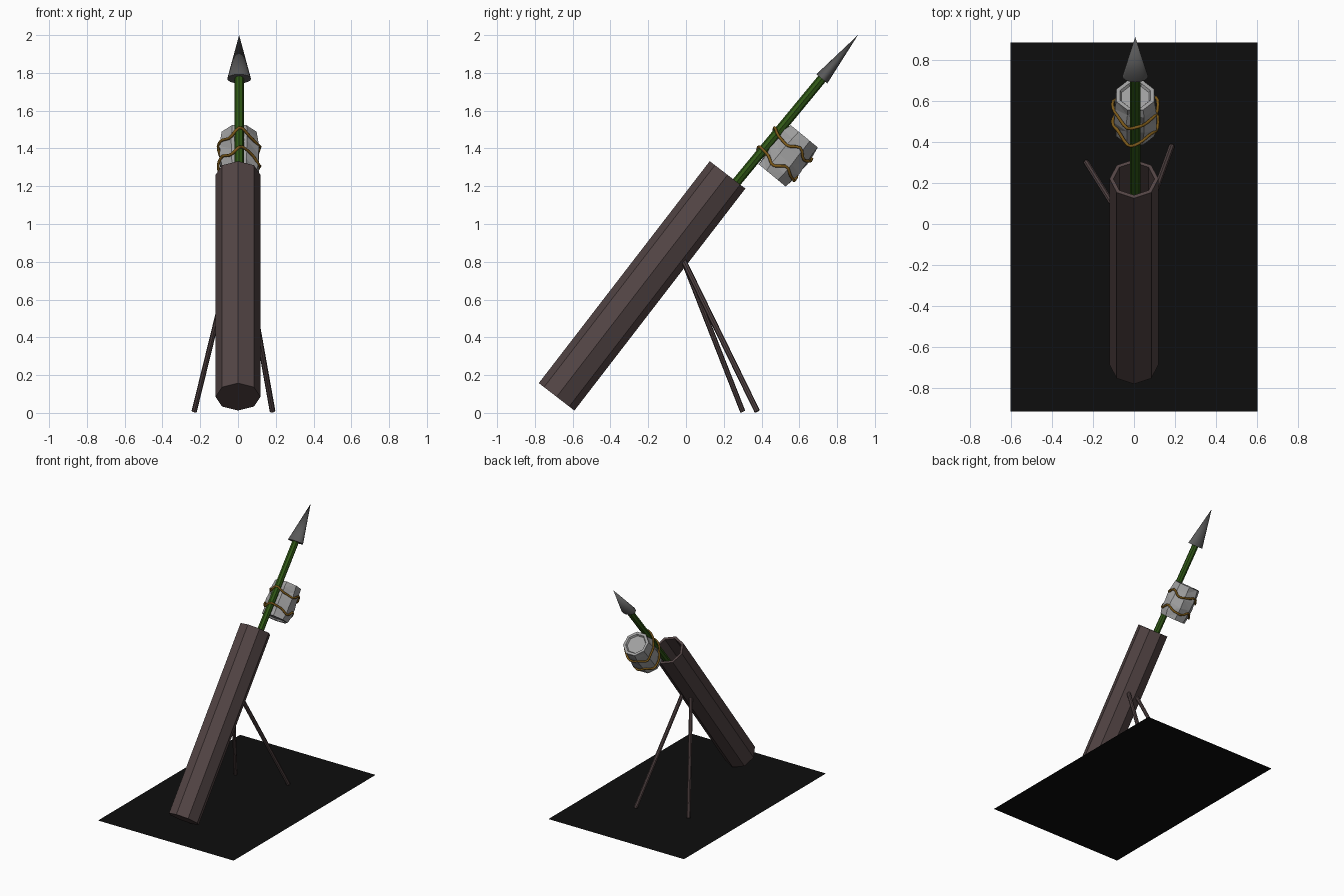
import bpy, bmesh, math, random
from mathutils import Vector, Matrix

if "Cube" in bpy.data.objects:
    bpy.data.objects.remove(bpy.data.objects["Cube"])

random.seed(4)


def material(name, rgb):
    m = bpy.data.materials.new(name)
    m.diffuse_color = (*rgb, 1)
    m.use_nodes = True
    m.node_tree.nodes["Principled BSDF"].inputs["Base Color"].default_value = m.diffuse_color
    return m


WOOD = material("brown_wood", (0.085, 0.058, 0.058))
GREEN = material("green_cane", (0.03, 0.10, 0.008))
ROPE = material("rope", (0.2, 0.1, 0.01))
IRON = material("iron", (0.1, 0.1, 0.1))
STONE = material("stone", (0.35, 0.35, 0.35))
BLACK = material("black", (0.004, 0.004, 0.004))


def frame(origin, direction):
    """Local z along direction, local x = world x, local y = underside."""
    z = Vector(direction).normalized()
    y = z.cross(Vector((1, 0, 0))).normalized()
    x = y.cross(z)
    m = Matrix((x, y, z)).transposed().to_4x4()
    m.translation = Vector(origin)
    return m


def lathe(name, profile, sides, matrix, mat, phase=0.0, squash=1.0, jitter=0.0):
    """Revolve (radius, height) points about local z; cap both ends."""
    bm = bmesh.new()
    rings = []
    for i, (r, h) in enumerate(profile):
        ring = []
        for k in range(sides):
            a = phase + 2 * math.pi * k / sides
            j = jitter if 2 < i < len(profile) - 3 else 0
            rr = r + random.uniform(-j, j)
            hh = h + random.uniform(-j, j)
            ring.append(bm.verts.new((rr * math.cos(a), squash * rr * math.sin(a), hh)))
        rings.append(ring)
    for a, b in zip(rings, rings[1:]):
        for k in range(sides):
            n = (k + 1) % sides
            bm.faces.new((a[k], a[n], b[n], b[k]))
    bm.faces.new(rings[0][::-1])
    bm.faces.new(rings[-1])
    if jitter:
        bmesh.ops.triangulate(bm, faces=[f for f in bm.faces if len(f.verts) == 4])
    bmesh.ops.remove_doubles(bm, verts=bm.verts, dist=1e-5)
    bmesh.ops.recalc_face_normals(bm, faces=bm.faces)
    bm.transform(matrix)
    me = bpy.data.meshes.new(name)
    bm.to_mesh(me)
    bm.free()
    me.materials.append(mat)
    ob = bpy.data.objects.new(name, me)
    bpy.context.collection.objects.link(ob)
    return ob


def rod(name, a, b, r, mat, sides=8):
    a, b = Vector(a), Vector(b)
    return lathe(name, [(r, 0), (r, (b - a).length)], sides, frame(a, b - a), mat)


# ground sheet
bpy.ops.mesh.primitive_plane_add(size=1, location=(0, -0.015, 0))
sheet = bpy.context.object
sheet.name = "ground_sheet"
sheet.scale = (1.2, 1.795, 1)
sheet.data.materials.append(BLACK)

# hollow launch tube
base, mouth = Vector((0, -0.685, 0.085)), Vector((0, 0.22, 1.26))
L = (mouth - base).length
lathe("launch_tube", [(0.119, 0), (0.119, L), (0.1, L), (0.1, 0.03)], 8,
      frame(base, mouth - base), WOOD)

# support legs
rod("left_leg", (-0.035, -0.015, 0.81), (-0.232, 0.30, 0.008), 0.014, WOOD)
rod("right_leg", (0.04, -0.015, 0.81), (0.183, 0.377, 0.008), 0.015, WOOD)

# arrow shaft and flattened head
CX = 0.006
tip = Vector((CX, 0.91, 2.0))
d = Vector((0, 0.636, 0.771)).normalized()
rod("arrow_shaft", tip - d * 1.9, tip - d * 0.27, 0.025, GREEN)
head = lathe("arrow_head", [(0.063, 0), (0.0, 0.3)], 16, frame(tip - d * 0.3, d),
             IRON, squash=0.6)

# dented charge with recessed ends, strapped under the shaft
F = frame((CX, 0.541, 1.361), d)
H = 0.134
body = [(0.1, -H), (0.106, -0.085), (0.109, -0.03), (0.109, 0.03), (0.106, 0.085), (0.1, H)]
profile = [(0.072, -H + 0.012), (0.08, -H)] + body + [(0.08, H), (0.072, H - 0.012)]
lathe("charge", profile, 8, F, STONE, phase=math.pi / 8, jitter=0.008)


# rope loops around charge and shaft
def rope(name, height, shift):
    pts = []
    for k in range(32):
        a = 2 * math.pi * k / 32
        x, y = 0.111 * math.cos(a), 0.109 * math.sin(a)
        if y < 0:
            y -= 0.042 * max(0, -math.sin(a)) ** 6
            x *= 1 - 0.15 * math.sin(a) ** 2
        z = height + 0.016 * math.sin(4 * a + shift) + 0.006 * math.sin(7 * a)
        pts.append(F @ Vector((x, y, z)))
    cu = bpy.data.curves.new(name, "CURVE")
    cu.dimensions = "3D"
    cu.bevel_depth = 0.008
    cu.bevel_resolution = 1
    sp = cu.splines.new("POLY")
    sp.points.add(len(pts) - 1)
    for p, c in zip(sp.points, pts):
        p.co = (*c, 1)
    sp.use_cyclic_u = True
    cu.materials.append(ROPE)
    ob = bpy.data.objects.new(name, cu)
    bpy.context.collection.objects.link(ob)
    bpy.ops.object.select_all(action="DESELECT")
    ob.select_set(True)
    bpy.context.view_layer.objects.active = ob
    bpy.ops.object.convert(target="MESH")


rope("lower_rope", -0.07, 0.0)
rope("upper_rope", 0.052, 0.8)

# smooth cone sides, crisp base
bpy.ops.object.select_all(action="DESELECT")
head.select_set(True)
bpy.context.view_layer.objects.active = head
bpy.ops.object.shade_smooth_by_angle(angle=math.radians(50))
